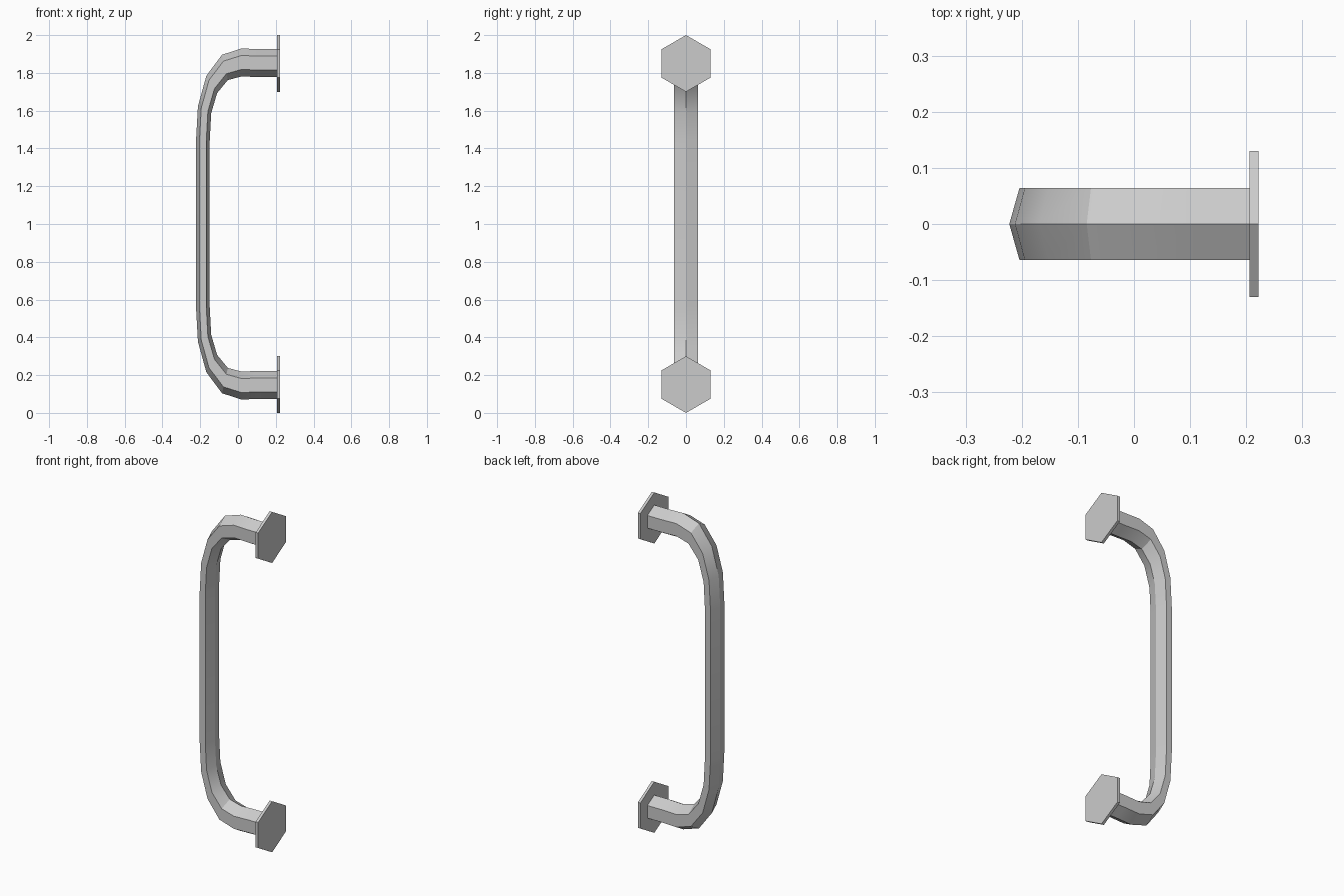
import bpy, bmesh
from math import sin, cos, pi, radians

if "Cube" in bpy.data.objects:
    bpy.data.objects.remove(bpy.data.objects["Cube"])

SQUASH = 0.49      # the bar is flattened along x
BAR_R = 0.074
PLATE_R = 0.15


def loft(name, rings, smooth=False):
    """Skin a list of equal rings and cap both ends."""
    bm = bmesh.new()
    rows = [[bm.verts.new(p) for p in ring] for ring in rings]
    n = len(rows[0])
    for a, b in zip(rows, rows[1:]):
        for i in range(n):
            j = (i + 1) % n
            bm.faces.new((a[i], a[j], b[j], b[i]))
    bm.faces.new(rows[0])
    bm.faces.new(rows[-1][::-1])
    bmesh.ops.recalc_face_normals(bm, faces=bm.faces)
    mesh = bpy.data.meshes.new(name)
    bm.to_mesh(mesh)
    bm.free()
    ob = bpy.data.objects.new(name, mesh)
    bpy.context.collection.objects.link(ob)
    if smooth:
        bpy.ops.object.select_all(action='DESELECT')
        bpy.context.view_layer.objects.active = ob
        ob.select_set(True)
        bpy.ops.object.shade_smooth_by_angle(angle=radians(30))
    return ob


def hexagon(x, z, r, tilt, squash):
    """Six-sided section whose point leans by tilt from -x towards +z."""
    ring = []
    for k in range(6):
        u, v = r * cos(k * pi / 3), r * sin(k * pi / 3)
        ring.append((x - u * cos(tilt) * squash, v, z + u * sin(tilt)))
    return ring


# Grip: upper half of the path (x, z, tilt), mirrored about z = 1
upper = [(-0.186, 1.44, 0), (-0.177, 1.605, 14), (-0.139, 1.739, 38),
         (-0.069, 1.829, 65), (0.018, 1.855, 90), (0.115, 1.852, 90),
         (0.207, 1.852, 90)]
lower = [(x, 2 - z, -t) for x, z, t in reversed(upper)]
loft("grip_bar", [hexagon(x, z, BAR_R, radians(t), SQUASH)
                  for x, z, t in lower + upper], smooth=True)

# Hexagonal mounting plates
for label, z in (("lower", PLATE_R), ("upper", 2 - PLATE_R)):
    loft(label + "_mounting_plate",
         [hexagon(x, z, PLATE_R, pi / 2, 1) for x in (0.206, 0.222)])
